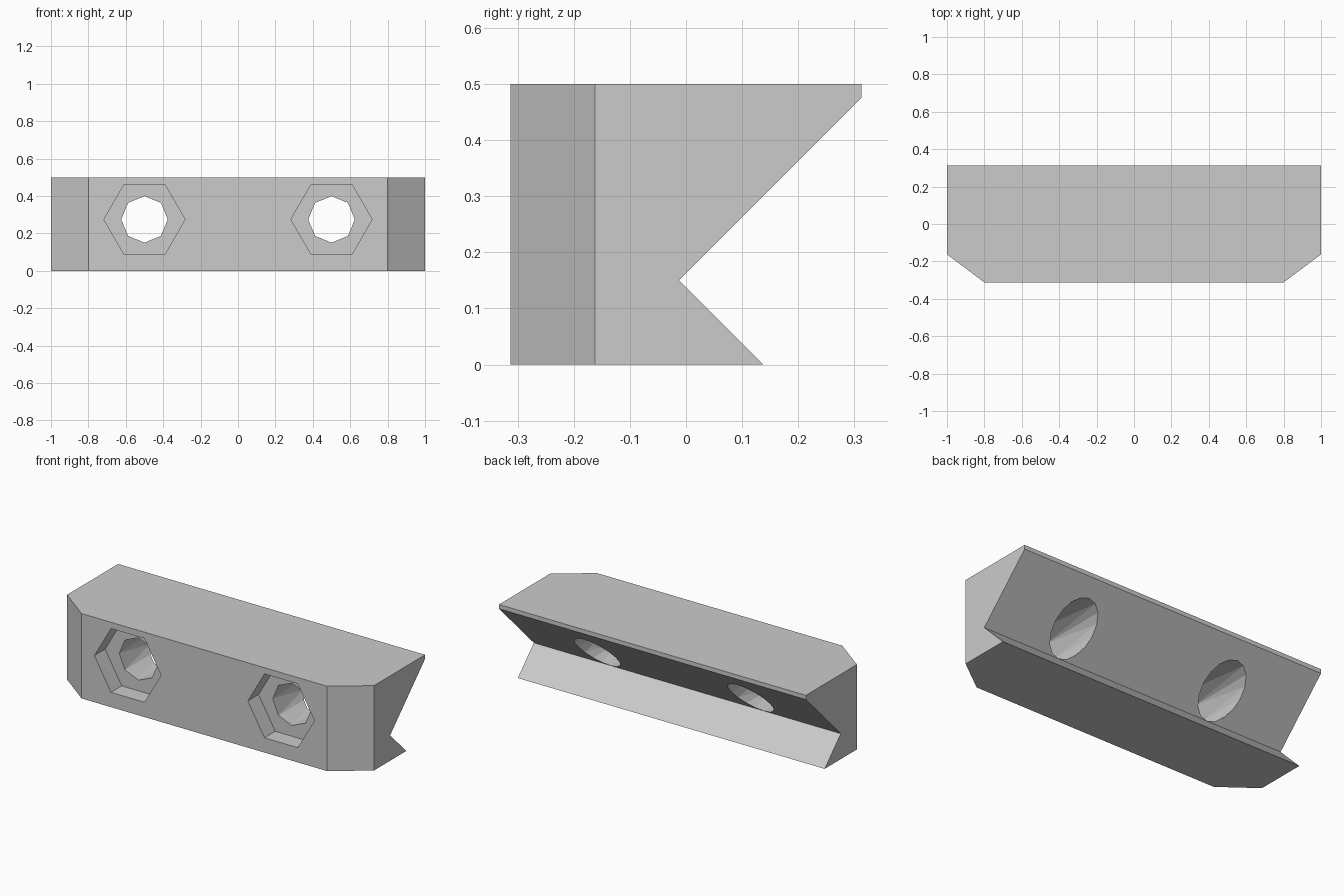
import bpy, bmesh
from math import cos, sin, pi
from mathutils import Vector

cube = bpy.data.objects.get("Cube")
if cube:
    bpy.data.objects.remove(cube, do_unlink=True)

FRONT, BACK = -0.3125, 0.3125
HOLE_X, HOLE_Z = 0.5, 0.275
HOLE_R, HEX_R, HEX_DEPTH = 0.1245, 0.217, 0.1
NOTCH_Y, NOTCH_Z = -0.0125, 0.15

grey = bpy.data.materials.new("plain grey")
grey.use_nodes = True
colour = (0.6, 0.6, 0.6, 1)
grey.diffuse_color = colour
grey.node_tree.nodes["Principled BSDF"].inputs["Base Color"].default_value = colour


def make_object(name, bm):
    bmesh.ops.recalc_face_normals(bm, faces=bm.faces)
    mesh = bpy.data.meshes.new(name)
    bm.to_mesh(mesh)
    bm.free()
    mesh.materials.append(grey)
    obj = bpy.data.objects.new(name, mesh)
    bpy.context.collection.objects.link(obj)
    return obj


def ring(bm, x, sides, radius, depth):
    """Polygon around a hole axis; depth gives y for each height."""
    pts = []
    for i in range(sides):
        a = 2 * pi * i / sides
        z = HOLE_Z + radius * sin(a)
        pts.append(bm.verts.new((x + radius * cos(a), depth(z), z)))
    return pts


def bridge(bm, a, b):
    """Join two rings; b may have twice as many points as a."""
    n, m = len(a), len(b)
    for i in range(n):
        j = (i + 1) % n
        if n == m:
            bm.faces.new((a[i], a[j], b[j], b[i]))
        else:
            p, q, r = b[2 * i], b[2 * i + 1], b[(2 * i + 2) % m]
            bm.faces.new((a[i], q, p))
            bm.faces.new((a[i], a[j], q))
            bm.faces.new((a[j], r, q))


def cutter(name, x, rings):
    bm = bmesh.new()
    loops = [ring(bm, x, *spec) for spec in rings]
    for a, b in zip(loops, loops[1:]):
        bridge(bm, a, b)
    bm.faces.new(loops[0])
    bm.faces.new(loops[-1])
    obj = make_object(name, bm)
    obj.hide_render = True
    return obj


# Clamp block: notched side profile swept across the width
profile = [(FRONT, 0), (0.1375, 0), (NOTCH_Y, NOTCH_Z),
           (BACK, 0.475), (BACK, 0.5), (FRONT, 0.5)]
bm = bmesh.new()
face = bm.faces.new([bm.verts.new((-1, y, z)) for y, z in profile])
swept = bmesh.ops.extrude_face_region(bm, geom=[face])
bmesh.ops.translate(bm, vec=(2, 0, 0),
                    verts=[v for v in swept["geom"] if isinstance(v, bmesh.types.BMVert)])

# Angled front corners
for side in (-1, 1):
    cut = bmesh.ops.bisect_plane(
        bm, geom=bm.verts[:] + bm.edges[:] + bm.faces[:],
        plane_co=(side, -0.1625, 0), plane_no=Vector((side * 0.15, -0.2, 0)).normalized(),
        clear_outer=True)
    edges = [e for e in cut["geom_cut"] if isinstance(e, bmesh.types.BMEdge)]
    bmesh.ops.holes_fill(bm, edges=edges, sides=0)
block = make_object("clamp_block", bm)

# Hexagonal nut pockets and bolt holes
floor = FRONT + HEX_DEPTH
for side, label in ((-1, "right"), (1, "left")):
    x = side * HOLE_X
    tools = [
        cutter(label + "_nut_pocket", x, [
            (6, HEX_R, lambda z: FRONT - 0.1),
            (6, HEX_R, lambda z: floor)]),
        cutter(label + "_bolt_hole", x, [
            (8, HOLE_R, lambda z: floor - 0.05),
            (8, HOLE_R, lambda z: floor + 0.002),
            (16, HOLE_R, lambda z: NOTCH_Y + z - NOTCH_Z - 0.002),
            (16, HOLE_R, lambda z: BACK + 0.1)]),
    ]
    for tool in tools:
        mod = block.modifiers.new(tool.name, "BOOLEAN")
        mod.operation = "DIFFERENCE"
        mod.solver = "EXACT"
        mod.object = tool
        bpy.context.view_layer.objects.active = block
        bpy.ops.object.modifier_apply(modifier=mod.name)
        bpy.data.objects.remove(tool, do_unlink=True)
